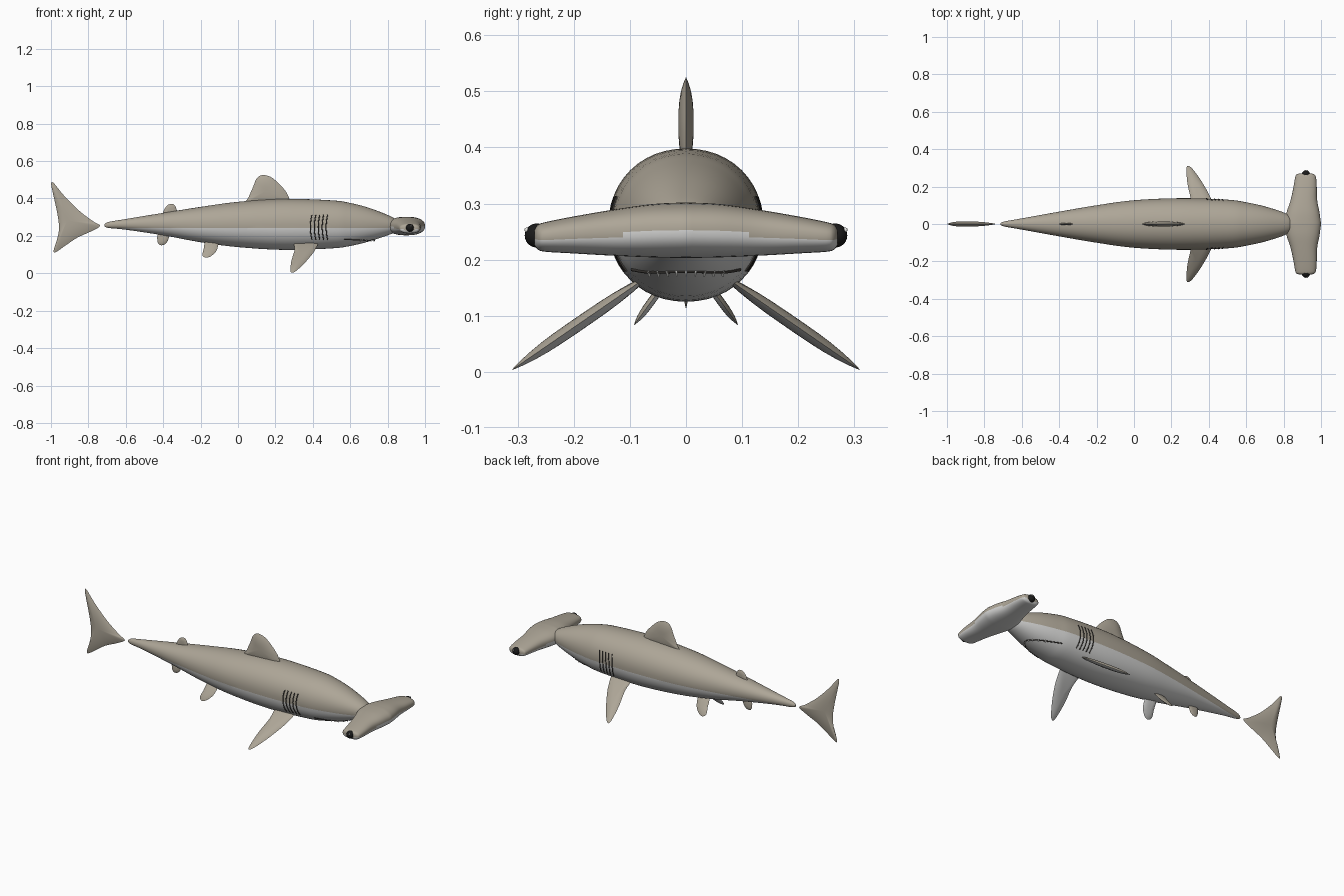
import bpy, bmesh, math
from mathutils import Vector

old = bpy.data.objects.get("Cube")
if old:
    bpy.data.objects.remove(old)


def material(name, rgb, rough=0.6):
    m = bpy.data.materials.new(name)
    m.use_nodes = True
    m.diffuse_color = (*rgb, 1)
    bsdf = m.node_tree.nodes["Principled BSDF"]
    bsdf.inputs["Base Color"].default_value = (*rgb, 1)
    bsdf.inputs["Roughness"].default_value = rough
    return m


GREY = material("warm grey skin", (0.42, 0.38, 0.31))
PALE = material("pale belly", (0.66, 0.66, 0.65))
BLACK = material("black eye", (0.01, 0.01, 0.01))
DARK = material("dark slit", (0.05, 0.045, 0.04))
WHITE = material("white", (0.85, 0.85, 0.82))


def spline(points, steps, closed=False):
    """Catmull-Rom interpolation of tuples of any size."""
    n, out = len(points), []
    pick = (lambda i: points[i % n]) if closed else (lambda i: points[max(0, min(n - 1, i))])
    for i in range(n if closed else n - 1):
        quad = [pick(i + k) for k in (-1, 0, 1, 2)]
        for s in range(steps):
            t = s / steps
            out.append(tuple(
                b + 0.5 * t * (c - a + t * (2 * a - 5 * b + 4 * c - d + t * (3 * (b - c) + d - a)))
                for a, b, c, d in zip(*quad)))
    if not closed:
        out.append(points[-1])
    return out


def finish(bm, name, mats, rule=None, angle=50):
    bmesh.ops.recalc_face_normals(bm, faces=bm.faces)
    bm.normal_update()
    if rule:
        for f in bm.faces:
            f.material_index = int(rule(f))
    mesh = bpy.data.meshes.new(name)
    bm.to_mesh(mesh)
    bm.free()
    for m in mats:
        mesh.materials.append(m)
    ob = bpy.data.objects.new(name, mesh)
    bpy.context.collection.objects.link(ob)
    bpy.ops.object.select_all(action="DESELECT")
    ob.select_set(True)
    bpy.context.view_layer.objects.active = ob
    bpy.ops.object.shade_smooth_by_angle(angle=math.radians(angle))
    return ob


def loft(rings):
    bm = bmesh.new()
    loops = [[bm.verts.new(p) for p in ring] for ring in rings]
    n = len(loops[0])
    for a, b in zip(loops, loops[1:]):
        for i in range(n):
            j = (i + 1) % n
            bm.faces.new((a[i], a[j], b[j], b[i]))
    bm.faces.new(loops[0])
    bm.faces.new(loops[-1])
    return bm


def oval(n, power=2.0):
    for i in range(n):
        a = 2 * math.pi * i / n
        c, s = math.cos(a), math.sin(a)
        yield (math.copysign(abs(c) ** (2 / power), c), math.copysign(abs(s) ** (2 / power), s))


# Body: x, half width, bottom, top
BODY = spline([
    (-0.715, 0.004, 0.25, 0.262), (-0.69, 0.014, 0.242, 0.275), (-0.6, 0.03, 0.233, 0.29),
    (-0.4, 0.066, 0.203, 0.323), (-0.2, 0.1, 0.166, 0.355), (0, 0.127, 0.14, 0.382),
    (0.25, 0.138, 0.125, 0.398), (0.5, 0.13, 0.133, 0.39), (0.6, 0.116, 0.146, 0.376),
    (0.7, 0.094, 0.17, 0.35), (0.8, 0.062, 0.203, 0.312), (0.84, 0.04, 0.22, 0.29),
    (0.855, 0.012, 0.235, 0.27)], 5)
bm = loft([[(x, w * c, (lo + hi) / 2 + (hi - lo) / 2 * s) for c, s in oval(48, 2.1)]
           for x, w, lo, hi in BODY])
SPLIT = 0.243
bmesh.ops.bisect_plane(bm, geom=bm.verts[:] + bm.edges[:] + bm.faces[:],
                       plane_co=(0, 0, SPLIT), plane_no=(0, 0, 1))
finish(bm, "body", [GREY, PALE], lambda f: f.calc_center_median().z < SPLIT)


def section(x):
    """Half width, middle height and half height of the body at x."""
    for a, b in zip(BODY, BODY[1:]):
        if a[0] <= x <= b[0]:
            t = (x - a[0]) / (b[0] - a[0])
            _, w, lo, hi = (p + (q - p) * t for p, q in zip(a, b))
            return w, (lo + hi) / 2, (hi - lo) / 2


def rim(q):
    return max(0.0, 1 - abs(q) ** 2.1) ** (1 / 2.1)


# Hammer head: y, back, front, bottom, top
half = spline([
    (0, 0.80, 1.0, 0.203, 0.302), (0.06, 0.815, 0.992, 0.204, 0.299), (0.13, 0.838, 0.979, 0.207, 0.289),
    (0.2, 0.853, 0.977, 0.211, 0.277), (0.25, 0.862, 0.973, 0.214, 0.267),
    (0.264, 0.868, 0.965, 0.218, 0.262), (0.27, 0.885, 0.95, 0.226, 0.254)], 4)
rows = [(-r[0], *r[1:]) for r in half[:0:-1]] + half
bm = loft([[((b + f) / 2 + (f - b) / 2 * c, y, (lo + hi) / 2 - 0.004 + (hi - lo) / 2 * s + 0.004)
            for c, s in oval(40, 2.4)] for y, b, f, lo, hi in rows])
finish(bm, "hammer_head", [GREY, PALE],
       lambda f: f.calc_center_median().z < 0.25 - 0.05 * abs(f.calc_center_median().y))


# Fins: lens-shaped plates built from shrinking outlines
def fin(name, outline, thick, origin=(0, 0, 0), up=(0, 0, 1), pale_below=False):
    u, v, o = Vector((1, 0, 0)), Vector(up).normalized(), Vector(origin)
    nrm = u.cross(v)
    pts = spline(outline, 5, closed=True)
    ca = sum(p[0] for p in pts) / len(pts)
    cb = sum(p[1] for p in pts) / len(pts)
    shrink = [0.1, 0.3, 0.5, 0.7, 0.85, 0.95]
    stack = [(r, 1) for r in shrink] + [(1, 0)] + [(r, -1) for r in reversed(shrink)]
    rings = [[o + u * (ca + (a - ca) * r) + v * (cb + (b - cb) * r) + nrm * side * thick * (1 - r ** 3)
              for a, b in pts] for r, side in stack]
    rule = (lambda f: f.normal.z < -0.1) if pale_below else None
    finish(loft(rings), name, [GREY, PALE], rule)


fin("dorsal_fin", [(0.045, 0.37), (0.16, 0.36), (0.27, 0.37), (0.263, 0.425), (0.22, 0.478), (0.175, 0.515),
                   (0.13, 0.525), (0.1, 0.507), (0.08, 0.46), (0.058, 0.41)], 0.0135)
fin("second_dorsal_fin", [(-0.4, 0.31), (-0.33, 0.315), (-0.33, 0.345), (-0.342, 0.367), (-0.365, 0.37),
                          (-0.388, 0.352)], 0.006)
fin("anal_fin", [(-0.425, 0.21), (-0.37, 0.215), (-0.375, 0.175), (-0.395, 0.153), (-0.42, 0.152),
                 (-0.431, 0.175)], 0.006)
fin("tail_fin", [(-0.738, 0.253), (-0.775, 0.278), (-0.85, 0.335), (-0.93, 0.415), (-0.985, 0.482),
                 (-0.999, 0.48), (-0.99, 0.43), (-0.968, 0.33), (-0.957, 0.25), (-0.965, 0.19),
                 (-0.985, 0.125), (-0.975, 0.113), (-0.92, 0.15), (-0.86, 0.19), (-0.79, 0.222)], 0.0135)
for label, side in (("left", 1), ("right", -1)):
    fin(label + "_pectoral_fin",
        [(0.31, -0.03), (0.42, -0.03), (0.413, 0.05), (0.37, 0.15), (0.325, 0.23), (0.297, 0.265),
         (0.281, 0.255), (0.285, 0.16), (0.302, 0.06)],
        0.012, (0, side * 0.09, 0.155), (0, side * 0.824, -0.567), True)
    fin(label + "_pelvic_fin",
        [(-0.17, -0.05), (-0.11, -0.05), (-0.112, 0.01), (-0.14, 0.05), (-0.17, 0.064), (-0.19, 0.048),
         (-0.184, 0.01)],
        0.007, (0, side * 0.055, 0.135), (0, side * 0.59, -0.81), True)


# Eyes with a small glint
def ball(name, mat, centre, radius, stretch=1.0):
    bm = bmesh.new()
    bmesh.ops.create_uvsphere(bm, u_segments=20, v_segments=12, radius=radius)
    for v in bm.verts:
        v.co = Vector((v.co.x * stretch, v.co.y, v.co.z)) + Vector(centre)
    finish(bm, name, [mat])


for label, side in (("left", 1), ("right", -1)):
    ball(label + "_eye", BLACK, (0.919, side * 0.266, 0.243), 0.0215)
    ball(label + "_eye_glint", WHITE, (0.925, side * 0.284, 0.253), 0.004)


# Thin dark lines laid on the skin
def line(name, points, radius):
    cu = bpy.data.curves.new(name, "CURVE")
    cu.dimensions = "3D"
    cu.bevel_depth = radius
    cu.bevel_resolution = 1
    sp = cu.splines.new("POLY")
    sp.points.add(len(points) - 1)
    for p, co in zip(sp.points, points):
        p.co = (*co, 1)
    cu.materials.append(DARK)
    bpy.context.collection.objects.link(bpy.data.objects.new(name, cu))


# Gill slits
for label, side in (("left", 1), ("right", -1)):
    for k in range(5):
        pts = []
        for i in range(13):
            t = i / 6 - 1
            z = 0.246 + 0.066 * t
            x = 0.395 + 0.021 * k - 0.008 * (1 - t * t)
            w, mid, h = section(x)
            pts.append((x, side * w * rim((z - mid) / h), z))
        line(f"{label}_gill_slit_{k + 1}", pts, 0.003)


# Mouth arc under the snout, with small teeth
def mouth_point(t):
    x, y = 0.73 - 0.165 * t * t, 0.096 * t
    w, mid, h = section(x)
    return Vector((x, y, mid - h * rim(y / w)))


line("mouth", [mouth_point(i / 12 - 1) for i in range(25)], 0.003)
bm = bmesh.new()
for i in range(-4, 5):
    tooth = bmesh.ops.create_cone(bm, cap_ends=True, segments=8, radius1=0.001, radius2=0.004, depth=0.012)
    bmesh.ops.translate(bm, verts=tooth["verts"], vec=mouth_point(i * 0.17) - Vector((0, 0, 0.003)))
finish(bm, "teeth", [WHITE], angle=30)
